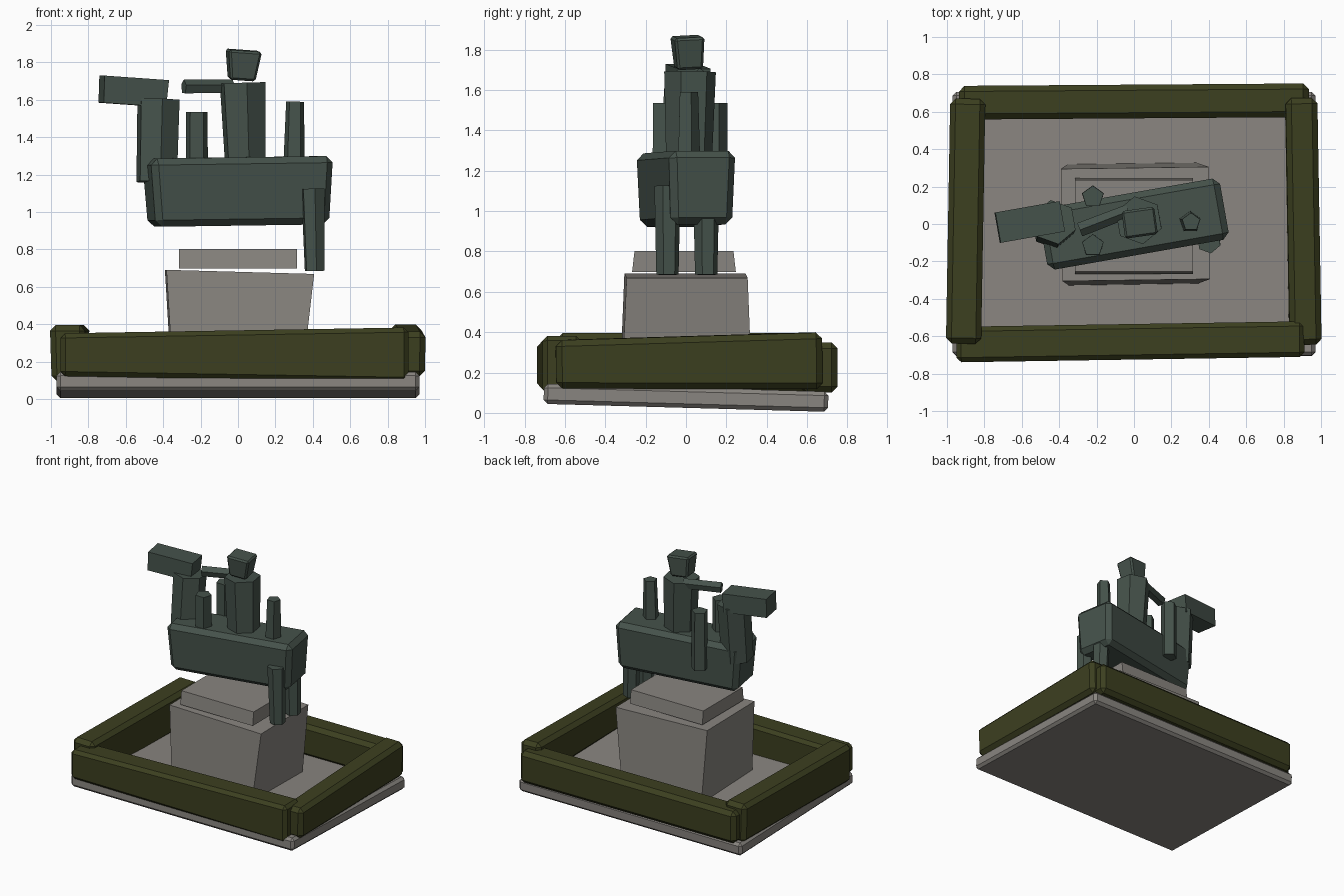
import bpy, bmesh, math
from mathutils import Vector, Matrix, Euler

if "Cube" in bpy.data.objects:
    bpy.data.objects.remove(bpy.data.objects["Cube"])


def material(name, rgb):
    m = bpy.data.materials.new(name)
    m.diffuse_color = (*rgb, 1)
    m.use_nodes = True
    m.node_tree.nodes["Principled BSDF"].inputs["Base Color"].default_value = m.diffuse_color
    return m


STONE = material("stone", (0.25, 0.235, 0.215))
HEDGE = material("hedge", (0.045, 0.05, 0.014))
BRONZE = material("bronze", (0.06, 0.085, 0.07))


def finish(name, bm, mat):
    bmesh.ops.recalc_face_normals(bm, faces=bm.faces)
    me = bpy.data.meshes.new(name)
    bm.to_mesh(me)
    bm.free()
    me.materials.append(mat)
    ob = bpy.data.objects.new(name, me)
    bpy.context.collection.objects.link(ob)
    bpy.ops.object.select_all(action='DESELECT')
    ob.select_set(True)
    bpy.context.view_layer.objects.active = ob
    bpy.ops.object.shade_smooth_by_angle(angle=math.radians(30))
    return ob


def block(name, mat, centre, size, rot=(0, 0, 0), foot=(1, 1), grow=0, bevel=0):
    """Box; foot scales the bottom face, grow makes the +x end taller, rot in degrees."""
    bm = bmesh.new()
    bmesh.ops.create_cube(bm, size=1)
    for v in bm.verts:
        if v.co.z < 0:
            v.co.x *= foot[0]
            v.co.y *= foot[1]
        v.co.z *= 1 + 2 * grow * v.co.x
        v.co = Vector(a * b for a, b in zip(v.co, size))
    if bevel:
        bmesh.ops.bevel(bm, geom=bm.edges[:], offset=bevel, segments=1, affect='EDGES')
    turn = Euler([math.radians(a) for a in rot]).to_matrix().to_4x4()
    bm.transform(Matrix.Translation(centre) @ turn)
    return finish(name, bm, mat)


def limb(name, mat, start, end, r0, r1, sides=6, spin=0):
    """Tapered prism running from start to end."""
    a, b = Vector(start), Vector(end)
    d = b - a
    bm = bmesh.new()
    bmesh.ops.create_cone(bm, cap_ends=True, segments=sides, radius1=r0, radius2=r1, depth=d.length)
    turn = Vector((0, 0, 1)).rotation_difference(d).to_matrix().to_4x4()
    bm.transform(Matrix.Translation((a + b) / 2) @ turn @ Matrix.Rotation(math.radians(spin), 4, 'Z'))
    return finish(name, bm, mat)


# Ground slab and the hedge frame around it
block("ground_slab", STONE, (0, 0, 0.075), (1.94, 1.41, 0.10), rot=(-1.6, 0, 0), bevel=0.02)
block("front_hedge", HEDGE, (-0.02, -0.63, 0.237), (1.86, 0.19, 0.26), rot=(0, 0, 0.9), grow=0.12, bevel=0.025)
block("back_hedge", HEDGE, (0.0, 0.655, 0.225), (1.87, 0.18, 0.25), rot=(0, 0, 0.4), bevel=0.03)
block("left_hedge", HEDGE, (-0.9, 0.015, 0.245), (0.19, 1.31, 0.30), rot=(0, 0, -1), foot=(0.9, 1), bevel=0.03)
block("right_hedge", HEDGE, (0.905, 0.015, 0.25), (1.32, 0.17, 0.26), rot=(1, -0.8, 91), grow=0.08, bevel=0.03)

# Stone pedestal and its cap
block("pedestal", STONE, (0, 0, 0.39), (0.79, 0.60, 0.58), rot=(0, 1.6, 0.8), foot=(0.87, 1.08))
block("pedestal_cap", STONE, (0, -0.01, 0.75), (0.63, 0.49, 0.105), foot=(1, 1.05))

# Horse
block("horse_body", BRONZE, (0, 0, 1.11), (0.99, 0.335, 0.365), rot=(0, -0.8, 10), foot=(0.95, 0.92), bevel=0.035)
limb("horse_neck", BRONZE, (-0.435, -0.02, 1.16), (-0.425, 0.01, 1.60), 0.115, 0.12, spin=10)
block("horse_head", BRONZE, (-0.56, 0.01, 1.645), (0.35, 0.165, 0.145), rot=(0, 4, 10), foot=(0.97, 1))
limb("horse_tail", BRONZE, (0.30, 0.01, 1.26), (0.305, 0.01, 1.59), 0.06, 0.05, sides=5)
for side, y, low in (("near", -0.115, 1.24), ("far", 0.145, 1.08)):
    limb(f"{side}_raised_foreleg", BRONZE, (-0.22, y, low), (-0.22, y, 1.535), 0.062, 0.06, sides=5)
for side, y in (("near", -0.092), ("far", 0.10)):
    limb(f"{side}_hind_leg", BRONZE, (0.41, y, 0.685), (0.40, y, 1.125), 0.056, 0.066, spin=10)

# Rider
limb("rider_torso", BRONZE, (0.04, 0.015, 1.24), (0.025, 0.02, 1.69), 0.115, 0.13, spin=10)
block("rider_head", BRONZE, (0.025, 0.01, 1.785), (0.18, 0.15, 0.16), rot=(3, 4, 8), foot=(0.75, 0.85), bevel=0.012)
limb("rider_arm", BRONZE, (-0.03, 0.07, 1.67), (-0.29, -0.03, 1.668), 0.038, 0.04, sides=5)
